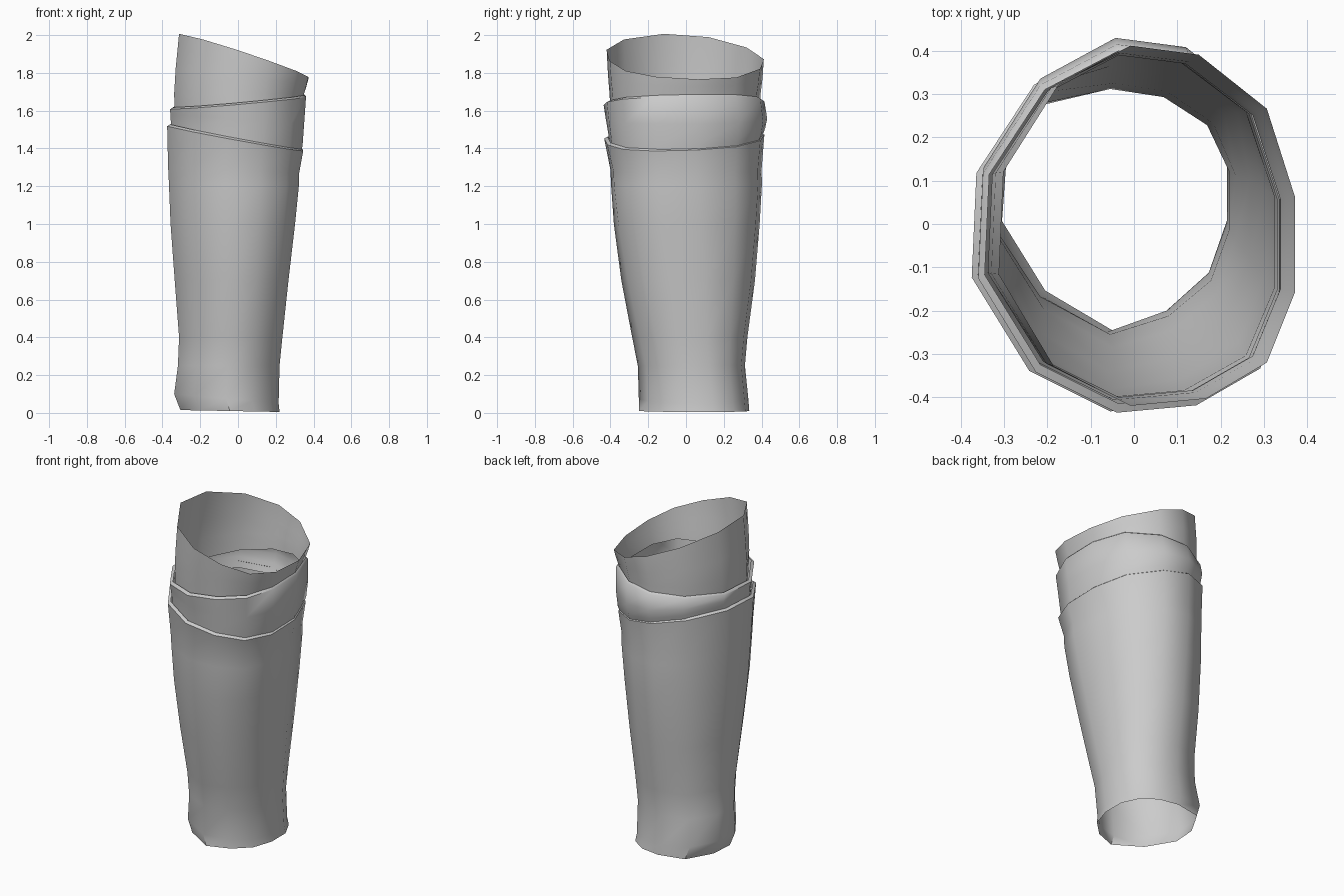
import bpy
import bmesh
from mathutils import Vector

cube = bpy.data.objects.get("Cube")
if cube:
    bpy.data.objects.remove(cube, do_unlink=True)

grey = bpy.data.materials.new("cloth grey")
grey.use_nodes = True
grey.diffuse_color = (0.6, 0.6, 0.6, 1)
grey.node_tree.nodes["Principled BSDF"].inputs["Base Color"].default_value = (0.6, 0.6, 0.6, 1)

# Twelve-sided cross-sections, scaled to the unit square: knee end and ankle end
KNEE = [(-.11, 1), (.35, .95), (.81, .65), (1, .16), (1, -.37), (.81, -.76),
        (.4, -.96), (-.11, -1), (-.63, -.78), (-1, -.27), (-.97, .3), (-.6, .78)]
ANKLE = [(0, 1), (.46, .93), (.81, .72), (1, .37), (1, -.09), (.85, -.51),
         (.5, -.82), (0, -1), (-.62, -.67), (-1, -.12), (-.96, .37), (-.62, .89)]


def ring(bm, low, high, left, right, front, back, slope=0):
    """One loop: height at -x and +x, side limits, and a front-to-back slope."""
    mid = (low + high) / 2
    t = max(0, min(1, mid / 1.2))
    loop = []
    for a, k in zip(ANKLE, KNEE):
        u, v = Vector(a).lerp(Vector(k), t)
        x = (left + right) / 2 + u * (right - left) / 2
        y = (front + back) / 2 + v * (back - front) / 2
        loop.append(bm.verts.new((x, y, mid + u * (high - low) / 2 + v * slope)))
    return loop


def tube(name, rings):
    """Open cloth tube skinned through its loops from bottom to top."""
    bm = bmesh.new()
    loops = [ring(bm, *r) for r in rings]
    for a, b in zip(loops, loops[1:]):
        for i in range(len(a)):
            j = (i + 1) % len(a)
            bm.faces.new((a[j], a[i], b[i], b[j]))
    mesh = bpy.data.meshes.new(name)
    bm.to_mesh(mesh)
    bm.free()
    mesh.materials.append(grey)
    obj = bpy.data.objects.new(name, mesh)
    bpy.context.collection.objects.link(obj)
    bpy.ops.object.select_all(action='DESELECT')
    obj.select_set(True)
    bpy.context.view_layer.objects.active = obj
    bpy.ops.object.shade_smooth_by_angle(angle=0.87)


# Long lower sleeve, flared at the ankle, ending in a rolled lip
tube("lower_sleeve", [
    (.015, .005, -.305, .22, -.25, .335),
    (.1, .05, -.338, .215, -.25, .33),
    (.25, .25, -.318, .22, -.255, .312),
    (.4, .4, -.312, .235, -.285, .325),
    (.7, .7, -.335, .267, -.342, .365),
    (1, 1, -.357, .302, -.382, .39),
    (1.22, 1.2, -.366, .322, -.397, .402),
    (1.3, 1.27, -.37, .324, -.4, .4),
    (1.52, 1.39, -.375, .345, -.433, .415, .01),
    (1.53, 1.4, -.36, .335, -.415, .4, .01),
])

# Middle fold tucked into the lower lip
tube("middle_fold", [
    (1.49, 1.36, -.352, .33, -.405, .395, .01),
    (1.55, 1.42, -.356, .342, -.412, .418, .01),
    (1.58, 1.53, -.358, .35, -.425, .43),
    (1.61, 1.675, -.36, .36, -.436, .415, .01),
    (1.62, 1.685, -.345, .35, -.415, .4, .01),
])

# Slanted top cuff tucked into the middle fold
tube("top_cuff", [
    (1.57, 1.64, -.335, .338, -.4, .39),
    (1.69, 1.69, -.338, .35, -.405, .395),
    (1.82, 1.73, -.33, .362, -.413, .405, -.01),
    (2, 1.77, -.312, .372, -.42, .412, -.025),
])
